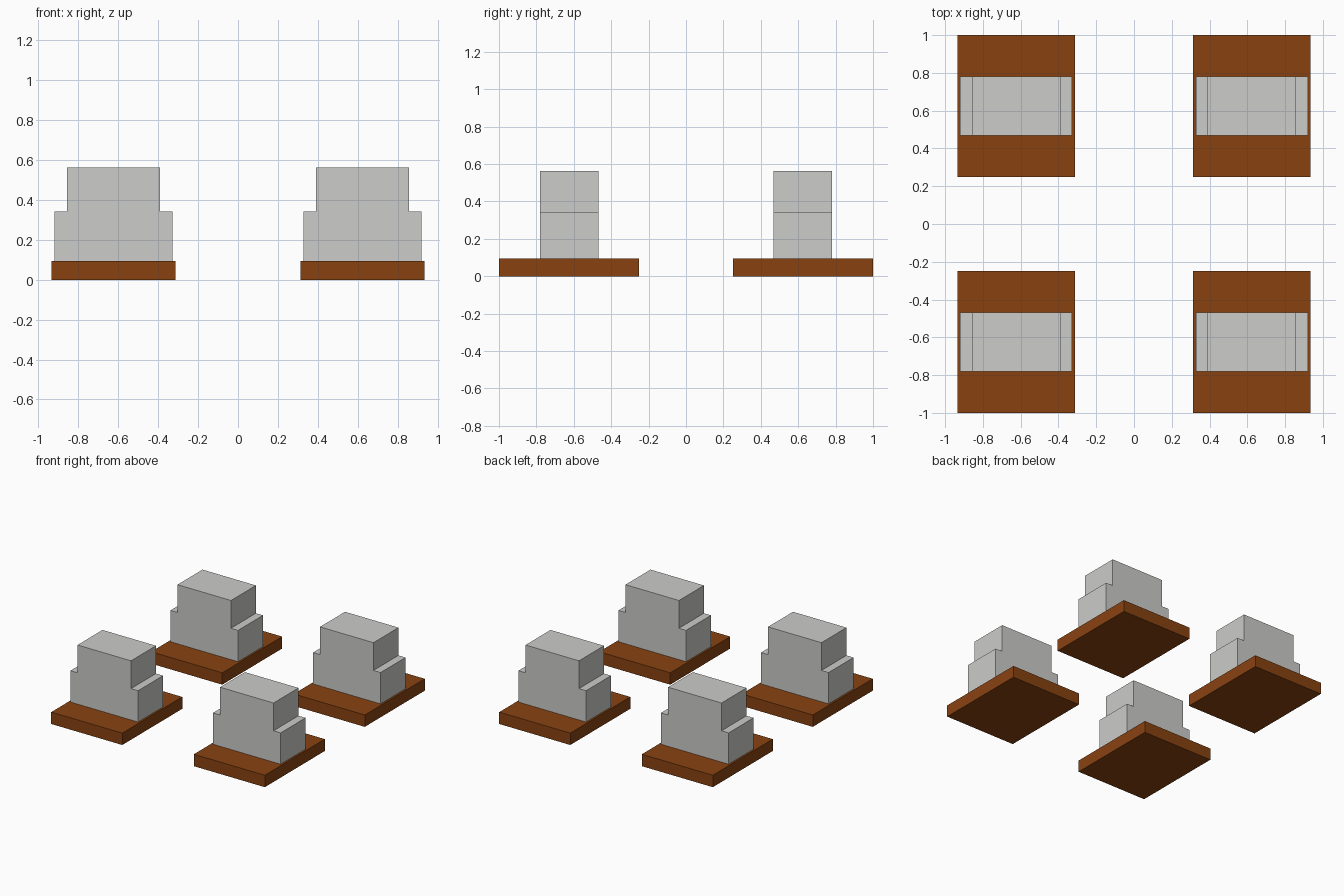
import bpy
import bmesh

cube = bpy.data.objects.get("Cube")
if cube:
    bpy.data.objects.remove(cube, do_unlink=True)


def make_material(name, colour):
    mat = bpy.data.materials.new(name)
    mat.use_nodes = True
    mat.diffuse_color = colour
    mat.node_tree.nodes["Principled BSDF"].inputs["Base Color"].default_value = colour
    return mat


brown = make_material("brown wood", (0.246, 0.0545, 0.0055, 1))
grey = make_material("light grey stone", (0.604, 0.604, 0.59, 1))


def extruded(name, profile, depth, mat):
    """Extrude an x-z outline along y, centred on the origin."""
    bm = bmesh.new()
    face = bm.faces.new([bm.verts.new((x, -depth / 2, z)) for x, z in profile])
    result = bmesh.ops.extrude_face_region(bm, geom=[face])
    verts = [v for v in result["geom"] if isinstance(v, bmesh.types.BMVert)]
    bmesh.ops.translate(bm, verts=verts, vec=(0, depth, 0))
    bmesh.ops.recalc_face_normals(bm, faces=bm.faces)
    mesh = bpy.data.meshes.new(name)
    bm.to_mesh(mesh)
    bm.free()
    mesh.materials.append(mat)
    return mesh


def mirrored(half):
    """Complete a right-hand outline with its left-hand mirror."""
    return half + [(-x, z) for x, z in reversed(half)]


BASE_TOP, STEP, TOP = 0.094, 0.342, 0.562
base = extruded("base_plate", mirrored([(0.311, 0), (0.311, BASE_TOP)]), 0.75, brown)
block = extruded("stepped_block", mirrored([
    (0.296, BASE_TOP), (0.296, STEP), (0.234, STEP), (0.234, TOP)]), 0.312, grey)

# Four identical stepped blocks on plates, one in each corner
for y, end in ((-0.625, "front"), (0.625, "back")):
    for x, side in ((-0.624, "right"), (0.624, "left")):
        for mesh in (base, block):
            obj = bpy.data.objects.new(f"{end}_{side}_{mesh.name}", mesh)
            obj.location = (x, y, 0)
            bpy.context.collection.objects.link(obj)
